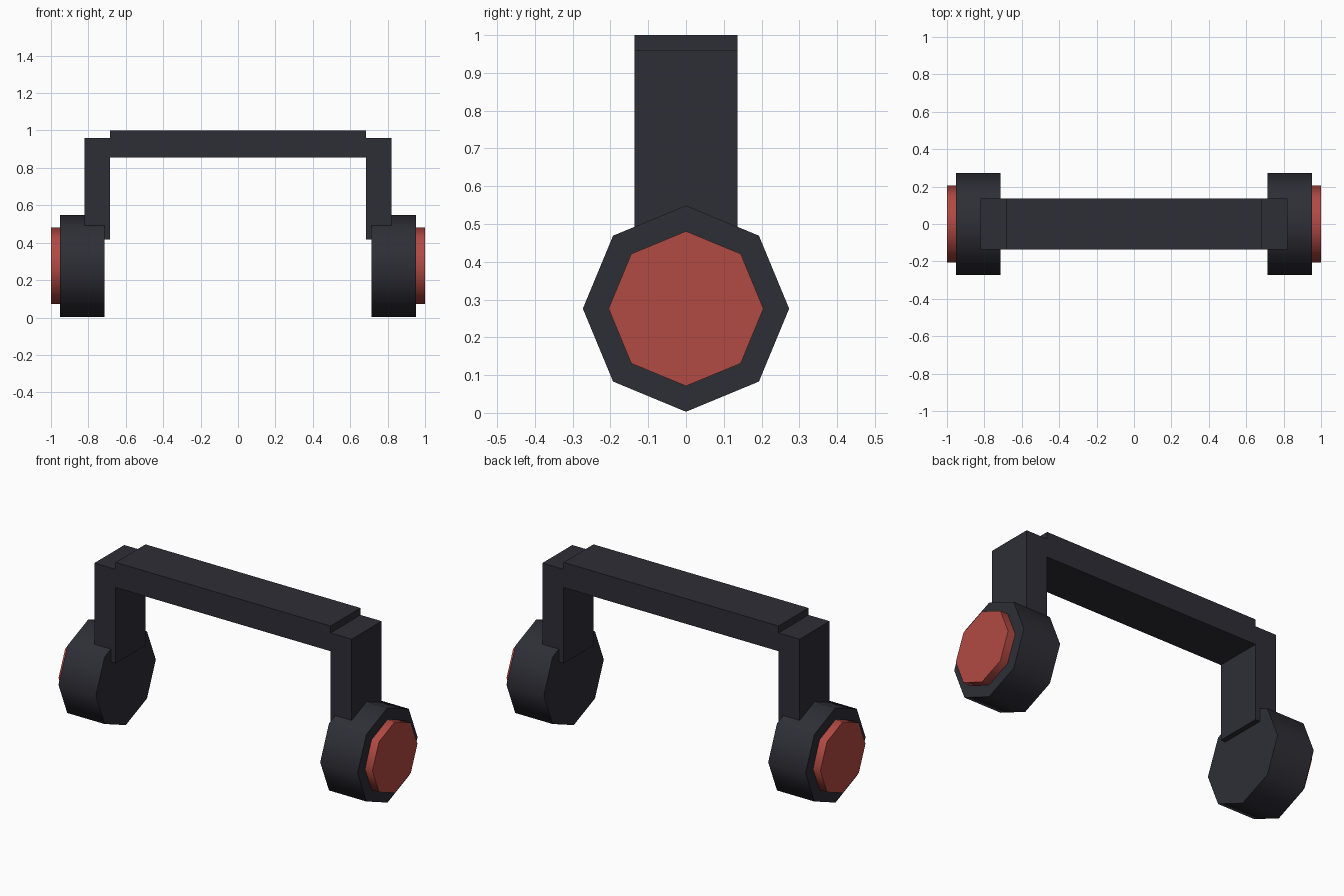
import bpy
from math import radians

if "Cube" in bpy.data.objects:
    bpy.data.objects.remove(bpy.data.objects["Cube"])


def make_material(name, rgb):
    mat = bpy.data.materials.new(name)
    mat.use_nodes = True
    mat.diffuse_color = (*rgb, 1)
    mat.node_tree.nodes["Principled BSDF"].inputs["Base Color"].default_value = (*rgb, 1)
    return mat


charcoal = make_material("charcoal", (0.027, 0.027, 0.037))
red = make_material("red", (0.44, 0.067, 0.056))


def box(name, x, y, z, mat):
    """Box spanning the given (low, high) ranges."""
    spans = (x, y, z)
    bpy.ops.mesh.primitive_cube_add(size=1, location=[sum(s) / 2 for s in spans])
    ob = bpy.context.object
    ob.name = name
    ob.scale = [s[1] - s[0] for s in spans]
    bpy.ops.object.transform_apply(location=False, rotation=False)
    ob.data.materials.append(mat)


def octagon(name, x, radius, mat):
    """Eight-sided drum lying along x, with a corner pointing up."""
    bpy.ops.mesh.primitive_cylinder_add(
        vertices=8, radius=radius, depth=abs(x[1] - x[0]),
        location=(sum(x) / 2, 0, CUP_Z), rotation=(0, radians(90), 0))
    ob = bpy.context.object
    ob.name = name
    bpy.ops.object.transform_apply(location=False, scale=False)
    ob.data.materials.append(mat)
    bpy.ops.object.shade_smooth_by_angle(angle=radians(60))


CUP_Z = 0.276
DEPTH = (-0.136, 0.136)

# Headband across the top
box("headband", (-0.685, 0.685), DEPTH, (0.855, 1.0), charcoal)

# Arm, ear cup and coloured cap on each side
for side, s in (("left", 1), ("right", -1)):
    box(side + "_arm", sorted((s * 0.685, s * 0.82)), DEPTH, (0.418, 0.96), charcoal)
    octagon(side + "_ear_cup", (s * 0.715, s * 0.953), 0.273, charcoal)
    octagon(side + "_cap", (s * 0.93, s * 1.0), 0.205, red)
